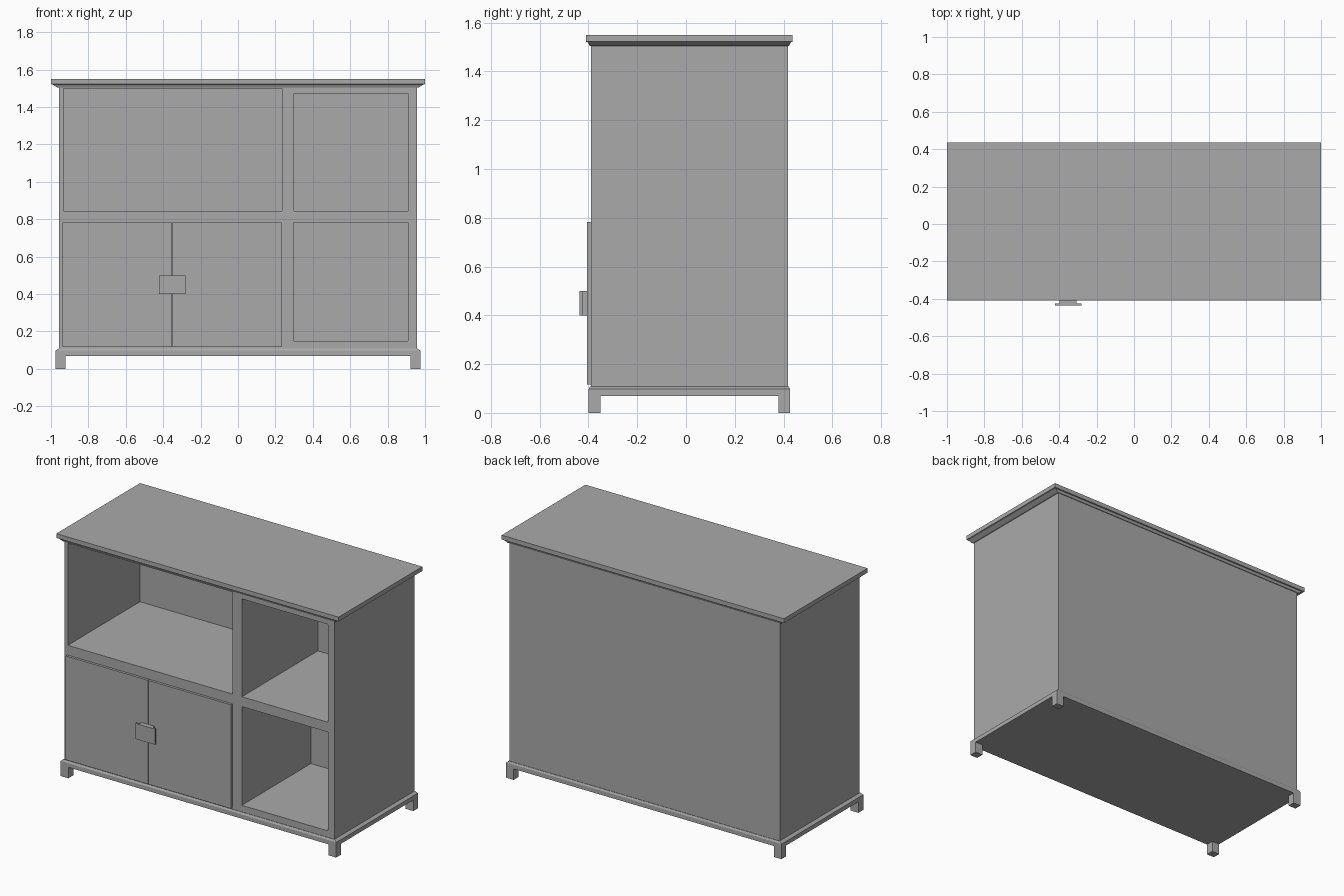
import bpy
import bmesh

if "Cube" in bpy.data.objects:
    bpy.data.objects.remove(bpy.data.objects["Cube"], do_unlink=True)

# One plain grey for the whole cabinet
grey = bpy.data.materials.new("plain_grey")
grey.use_nodes = True
colour = (0.4, 0.4, 0.4, 1)
grey.diffuse_color = colour
grey.node_tree.nodes["Principled BSDF"].inputs["Base Color"].default_value = colour


def loft(name, rings):
    """Stack rectangles (x0, x1, y0, y1, z) from bottom to top into a closed solid."""
    bm = bmesh.new()
    loops = [[bm.verts.new(p) for p in ((x0, y0, z), (x1, y0, z), (x1, y1, z), (x0, y1, z))]
             for x0, x1, y0, y1, z in rings]
    bm.faces.new(loops[0][::-1])
    bm.faces.new(loops[-1])
    for low, high in zip(loops, loops[1:]):
        for i in range(4):
            j = (i + 1) % 4
            bm.faces.new((low[i], low[j], high[j], high[i]))
    mesh = bpy.data.meshes.new(name)
    bm.to_mesh(mesh)
    bm.free()
    mesh.materials.append(grey)
    obj = bpy.data.objects.new(name, mesh)
    bpy.context.collection.objects.link(obj)
    return obj


def box(name, x0, x1, y0, y1, z0, z1):
    return loft(name, [(x0, x1, y0, y1, z0), (x0, x1, y0, y1, z1)])


FRONT, BACK = -0.39, 0.418

# Carcass with three open compartments cut from the front
carcass = box("carcass", -0.957, 0.957, FRONT, BACK, 0.105, 1.51)
openings = {
    "wide_shelf": (-0.933, 0.235, 0.34, 0.845, 1.498),
    "upper_shelf": (0.30, 0.91, 0.38, 0.845, 1.472),
    "lower_shelf": (0.30, 0.91, 0.31, 0.15, 0.782),
}
for name, (x0, x1, depth, z0, z1) in openings.items():
    cutter = box(name + "_cutter", x0, x1, FRONT - 0.1, depth, z0, z1)
    cutter.hide_render = True
    cut = carcass.modifiers.new(name, "BOOLEAN")
    cut.operation = "DIFFERENCE"
    cut.solver = "EXACT"
    cut.object = cutter
    bpy.context.view_layer.objects.active = carcass
    bpy.ops.object.modifier_apply(modifier=name)
    bpy.data.objects.remove(cutter, do_unlink=True)

# Top board with a sloped lower edge
loft("top_board", [
    (-0.967, 0.967, -0.395, 0.423, 1.505),
    (-0.99, 0.99, -0.403, 0.43, 1.52),
    (-1, 1, -0.41, 0.437, 1.522),
    (-1, 1, -0.41, 0.437, 1.55),
])

# Plinth with a bevelled upper edge
loft("plinth", [
    (-0.976, 0.976, -0.4, 0.427, 0.07),
    (-0.976, 0.976, -0.4, 0.427, 0.097),
    (-0.96, 0.96, -0.393, 0.421, 0.108),
])

# Four square feet at the plinth corners
for side, x0, x1 in (("right", -0.976, -0.922), ("left", 0.922, 0.976)):
    for end, y0, y1 in (("front", -0.4, -0.35), ("back", 0.38, 0.427)):
        box(f"{end}_{side}_foot", x0, x1, y0, y1, 0, 0.07)

# Pair of doors, each with a stem and a grip plate beside the seam
SEAM = -0.352
for side, s, width in (("right", -1, 0.585), ("left", 1, 0.585)):
    def part(name, reach, y0, y1, z0, z1, gap=0.0):
        x0, x1 = sorted((SEAM + s * gap, SEAM + s * reach))
        box(f"{side}_{name}", x0, x1, y0, y1, z0, z1)
    part("door", width, -0.406, FRONT, 0.117, 0.782, 0.001)
    part("handle_stem", 0.045, -0.425, -0.406, 0.4, 0.5)
    part("handle_grip", 0.07, -0.437, -0.425, 0.4, 0.5)
